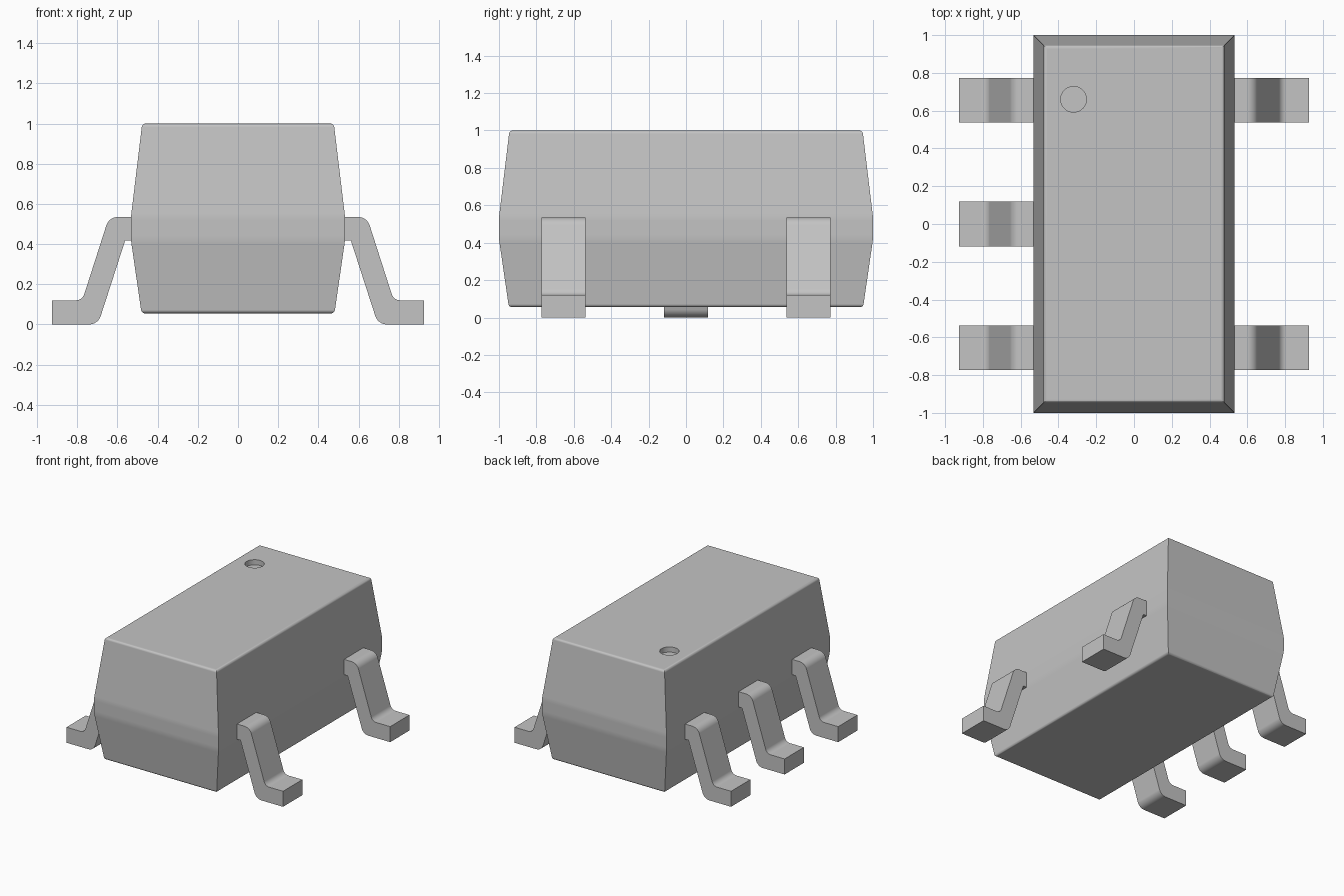
import bpy, bmesh, math
from mathutils import Vector

cube = bpy.data.objects.get("Cube")
if cube:
    bpy.data.objects.remove(cube, do_unlink=True)

# One plain grey for body and leads
grey = bpy.data.materials.new("plain_grey")
grey.use_nodes = True
colour = (0.55, 0.55, 0.55, 1)
grey.diffuse_color = colour
grey.node_tree.nodes["Principled BSDF"].inputs["Base Color"].default_value = colour


def make_object(name, bm):
    bmesh.ops.recalc_face_normals(bm, faces=bm.faces[:])
    mesh = bpy.data.meshes.new(name)
    bm.to_mesh(mesh)
    bm.free()
    mesh.materials.append(grey)
    obj = bpy.data.objects.new(name, mesh)
    bpy.context.collection.objects.link(obj)
    return obj


def activate(obj):
    bpy.ops.object.select_all(action='DESELECT')
    obj.select_set(True)
    bpy.context.view_layer.objects.active = obj


def smooth(obj):
    activate(obj)
    bpy.ops.object.shade_smooth_by_angle(angle=math.radians(30))
    mod = obj.modifiers.new("Weighted normals", 'WEIGHTED_NORMAL')
    mod.keep_sharp = True


def rounded(points, steps=6):
    """Replace each (x, z, radius) corner by an arc."""
    out = []
    for i, (x, z, r) in enumerate(points):
        p = Vector((x, z))
        if r == 0:
            out.append(p)
            continue
        a = (Vector(points[i - 1][:2]) - p).normalized()
        b = (Vector(points[(i + 1) % len(points)][:2]) - p).normalized()
        half = a.angle(b) / 2
        centre = p + (a + b).normalized() * r / math.sin(half)
        start = p + a * r / math.tan(half) - centre
        end = p + b * r / math.tan(half) - centre
        turn = start.angle(end)
        for k in range(steps + 1):
            t = k / steps
            out.append(centre + (start * math.sin((1 - t) * turn)
                                 + end * math.sin(t * turn)) / math.sin(turn))
    return out


# Body: rectangular rings stacked along a rounded side profile
HALF_X, HALF_Y = 0.533, 1.0
side = rounded([(-0.4, 0.055, 0), (-0.053, 0.055, 0.02), (0, 0.42, 0.3),
                (0, 0.535, 0.3), (-0.056, 1.0, 0.02), (-0.4, 1.0, 0)])[1:-1]
bm = bmesh.new()
rings = []
for inset, z in side:
    hx, hy = HALF_X + inset, HALF_Y + inset
    rings.append([bm.verts.new((sx * hx, sy * hy, z))
                  for sx, sy in ((-1, -1), (1, -1), (1, 1), (-1, 1))])
for low, high in zip(rings, rings[1:]):
    for i in range(4):
        j = (i + 1) % 4
        bm.faces.new((low[i], low[j], high[j], high[i]))
bm.faces.new(rings[0])
bm.faces.new(rings[-1])
body = make_object("body", bm)

# Round corner marker sunk into the top
bpy.ops.mesh.primitive_cylinder_add(vertices=40, radius=0.068, depth=0.1,
                                    location=(-0.32, 0.66, 1.01))
cutter = bpy.context.object
cutter.name = "marker_cutter"
cutter.hide_render = True
cut = body.modifiers.new("Marker recess", 'BOOLEAN')
cut.operation = 'DIFFERENCE'
cut.solver = 'EXACT'
cut.object = cutter
activate(body)
bpy.ops.object.modifier_apply(modifier=cut.name)
bpy.data.objects.remove(cutter, do_unlink=True)
smooth(body)

# Bent leads: one profile extruded across the lead width
LEAD = rounded([(0.515, 0.535, 0), (0.642, 0.535, 0.06), (0.775, 0.12, 0.045),
                (0.927, 0.12, 0), (0.927, 0, 0), (0.697, 0, 0.06),
                (0.562, 0.417, 0), (0.515, 0.417, 0)])
WIDTH = 0.236


def add_lead(name, sign, y):
    bm = bmesh.new()
    face = bm.faces.new([bm.verts.new((sign * p.x, y - WIDTH / 2, p.y)) for p in LEAD])
    new = bmesh.ops.extrude_face_region(bm, geom=[face])["geom"]
    bmesh.ops.translate(bm, vec=(0, WIDTH, 0),
                        verts=[v for v in new if isinstance(v, bmesh.types.BMVert)])
    smooth(make_object(name, bm))


for place, y in (("front", -0.655), ("middle", 0), ("back", 0.655)):
    add_lead("right_lead_" + place, -1, y)
    if y:
        add_lead("left_lead_" + place, 1, y)
